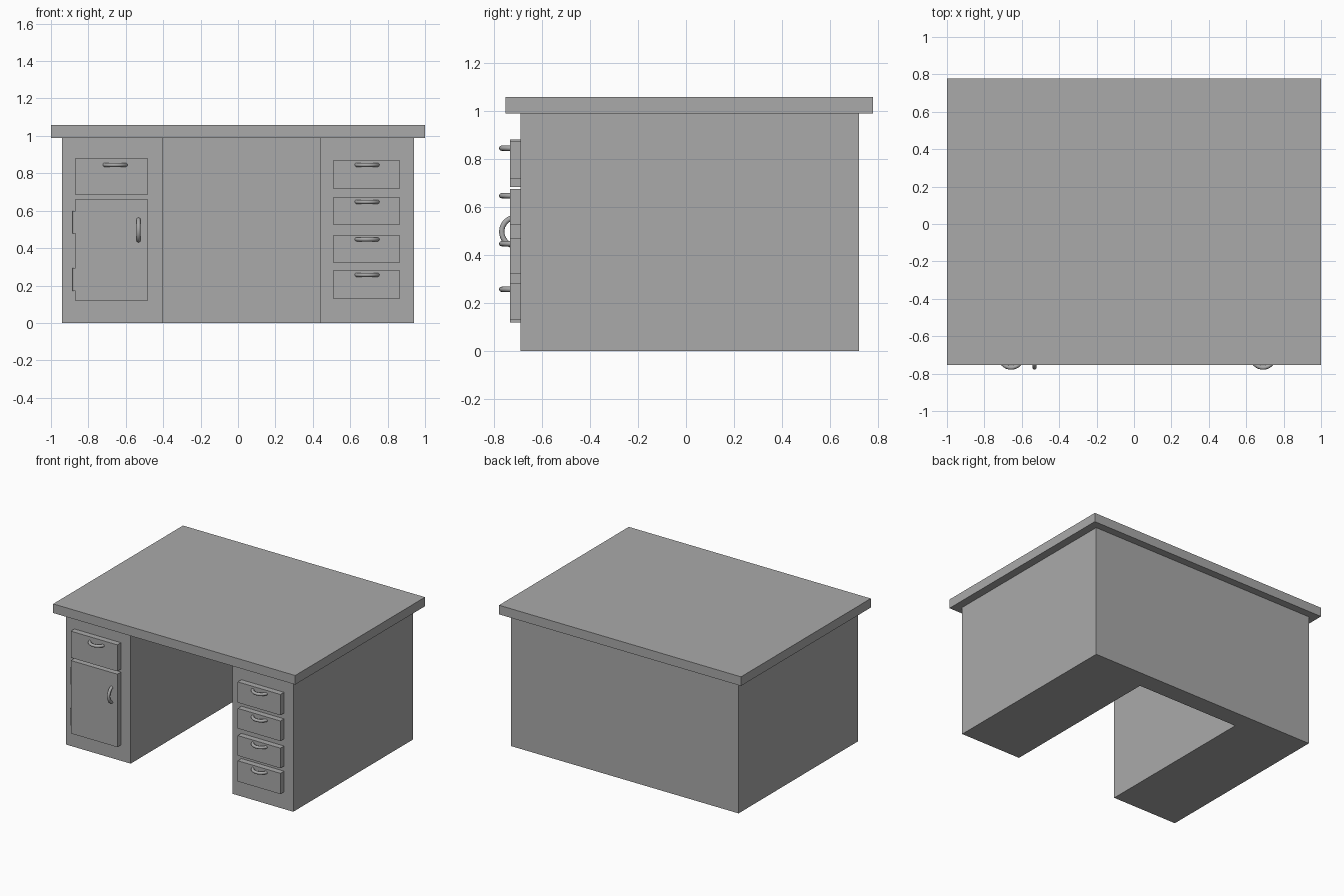
import bpy
import bmesh
from math import pi
from mathutils import Matrix

default_cube = bpy.data.objects.get("Cube")
if default_cube:
    bpy.data.objects.remove(default_cube, do_unlink=True)

# One flat colour for the whole desk
GREY = (0.4, 0.4, 0.4, 1.0)
grey = bpy.data.materials.new("mid_grey")
grey.use_nodes = True
grey.diffuse_color = GREY
grey.node_tree.nodes["Principled BSDF"].inputs["Base Color"].default_value = GREY


def finish(name, bm):
    """Turn a bmesh into a named grey object."""
    bmesh.ops.recalc_face_normals(bm, faces=bm.faces)
    mesh = bpy.data.meshes.new(name)
    bm.to_mesh(mesh)
    bm.free()
    mesh.materials.append(grey)
    obj = bpy.data.objects.new(name, mesh)
    bpy.context.collection.objects.link(obj)
    return obj


def smooth(obj):
    bpy.ops.object.select_all(action="DESELECT")
    obj.select_set(True)
    bpy.context.view_layer.objects.active = obj
    bpy.ops.object.shade_smooth_by_angle(angle=0.8)


def box(name, x, y, z):
    """Box from (min, max) ranges on each axis."""
    bm = bmesh.new()
    size = [r[1] - r[0] for r in (x, y, z)]
    mid = [(r[0] + r[1]) / 2 for r in (x, y, z)]
    bmesh.ops.create_cube(bm, size=1, matrix=Matrix.Translation(mid) @ Matrix.Diagonal((*size, 1)))
    return finish(name, bm)


def handle(name, x, z, turn=0.0):
    """Half-ring pull, its ends buried in the front panel."""
    bpy.ops.mesh.primitive_torus_add(major_segments=32, minor_segments=12,
                                     major_radius=0.06, minor_radius=0.011)
    ring = bpy.context.object
    bm = bmesh.new()
    bm.from_mesh(ring.data)
    old = ring.data
    bpy.data.objects.remove(ring, do_unlink=True)
    bpy.data.meshes.remove(old)
    bmesh.ops.bisect_plane(bm, geom=bm.verts[:] + bm.edges[:] + bm.faces[:],
                           plane_co=(0, 0, 0), plane_no=(0, 1, 0), clear_outer=True)
    bmesh.ops.holes_fill(bm, edges=[e for e in bm.edges if e.is_boundary])
    bm.transform(Matrix.Translation((x, -0.708, z)) @ Matrix.Rotation(turn, 4, "Y"))
    smooth(finish(name, bm))


# Carcass: U-shaped plan with a knee space, extruded upward
TOP_Z = 0.99
outline = [(-0.94, -0.69), (-0.404, -0.69), (-0.404, 0.585), (0.438, 0.585),
           (0.438, -0.69), (0.94, -0.69), (0.94, 0.722), (-0.94, 0.722)]
bm = bmesh.new()
base = bm.faces.new([bm.verts.new((x, y, 0)) for x, y in outline])
raised = bmesh.ops.extrude_face_region(bm, geom=[base])["geom"]
bmesh.ops.translate(bm, vec=(0, 0, TOP_Z),
                    verts=[v for v in raised if isinstance(v, bmesh.types.BMVert)])
finish("desk_body", bm)

# Overhanging slab
box("desk_top", (-1, 1), (-0.753, 0.779), (TOP_Z, 1.058))

# Drawer pedestal
FRONT = (-0.733, -0.69)
drawers = [(0.717, 0.872, 0.845), (0.524, 0.674, 0.647),
           (0.321, 0.471, 0.447), (0.128, 0.283, 0.257)]
for i, (low, high, grip) in enumerate(drawers, 1):
    box(f"drawer_front_{i}", (0.511, 0.864), FRONT, (low, high))
    handle(f"drawer_handle_{i}", 0.69, grip)

# Cupboard pedestal: one drawer above a hinged door
CUPBOARD_X = (-0.869, -0.484)
box("cupboard_drawer_front", CUPBOARD_X, FRONT, (0.684, 0.882))
handle("cupboard_drawer_handle", -0.657, 0.845)
box("cupboard_door", CUPBOARD_X, FRONT, (0.118, 0.663))
handle("cupboard_door_handle", -0.532, 0.497, pi / 2)

# Door hinges
for name, z in (("upper_hinge", 0.538), ("lower_hinge", 0.232)):
    bm = bmesh.new()
    bmesh.ops.create_cone(bm, cap_ends=True, segments=16, radius1=0.016, radius2=0.016,
                          depth=0.122, matrix=Matrix.Translation((-0.869, -0.71, z)))
    smooth(finish(name, bm))
